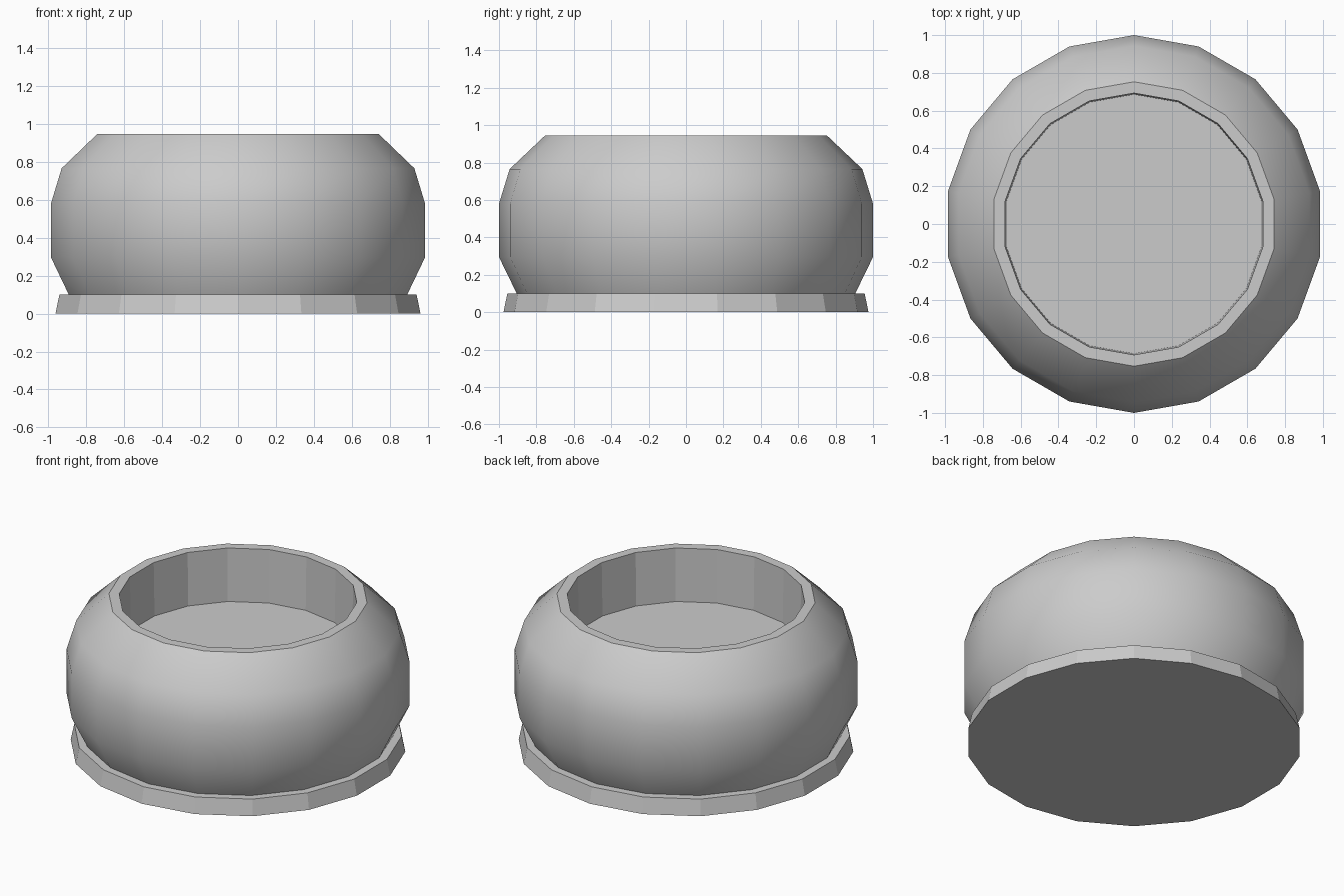
import bpy, bmesh
from math import cos, sin, pi

if "Cube" in bpy.data.objects:
    bpy.data.objects.remove(bpy.data.objects["Cube"])

SIDES = 18


def lathe(name, profile, smooth_bands=()):
    """Revolve (radius, z) points into a closed solid with capped ends."""
    bm = bmesh.new()
    rings = []
    for r, z in profile:
        angles = [pi / 2 + 2 * pi * i / SIDES for i in range(SIDES)]
        rings.append([bm.verts.new((r * cos(a), r * sin(a), z)) for a in angles])
    for b, (low, high) in enumerate(zip(rings, rings[1:])):
        for i in range(SIDES):
            j = (i + 1) % SIDES
            face = bm.faces.new((low[i], low[j], high[j], high[i]))
            face.smooth = b in smooth_bands
    bm.faces.new(rings[0][::-1])
    bm.faces.new(rings[-1])
    bmesh.ops.recalc_face_normals(bm, faces=bm.faces)
    mesh = bpy.data.meshes.new(name)
    bm.to_mesh(mesh)
    bm.free()
    obj = bpy.data.objects.new(name, mesh)
    bpy.context.collection.objects.link(obj)
    return obj


# Rounded bowl: smooth outside, flat rim, faceted inner wall and floor
lathe("bowl", [(0.905, 0.1), (1.0, 0.295), (1.0, 0.58), (0.943, 0.765),
               (0.753, 0.945), (0.693, 0.945), (0.686, 0.605)],
      smooth_bands=(0, 1, 2, 3))

# Tapered foot plate
lathe("base", [(0.976, 0.0), (0.955, 0.1)])
